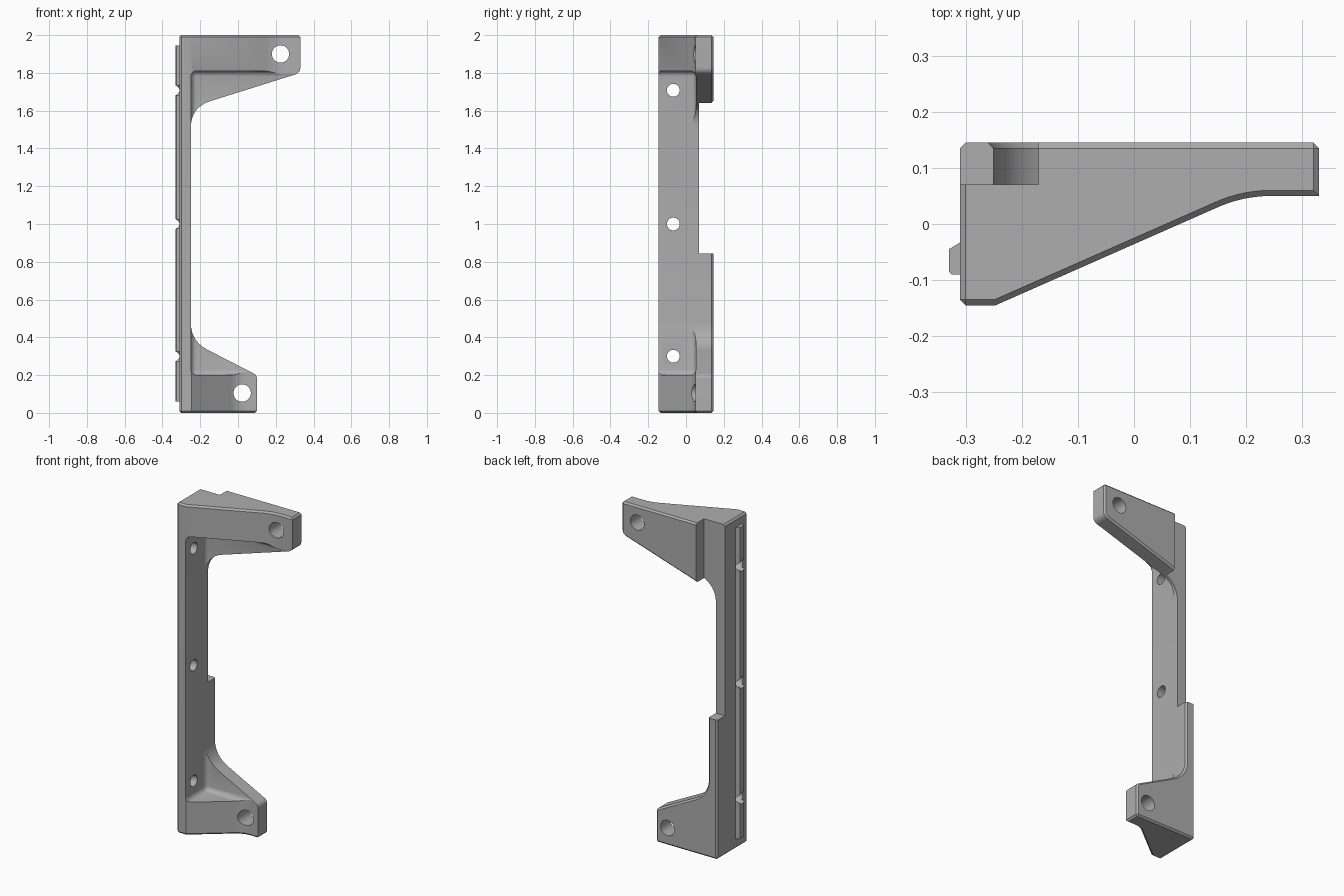
import bpy, bmesh, math
from mathutils import Vector, Matrix

cube = bpy.data.objects.get("Cube")
if cube:
    bpy.data.objects.remove(cube, do_unlink=True)

GREY = (0.42, 0.42, 0.42, 1)
mat = bpy.data.materials.new("plain_grey")
mat.use_nodes = True
mat.diffuse_color = GREY
mat.node_tree.nodes["Principled BSDF"].inputs["Base Color"].default_value = GREY


def add(name, bm):
    bmesh.ops.recalc_face_normals(bm, faces=bm.faces)
    mesh = bpy.data.meshes.new(name)
    bm.to_mesh(mesh)
    bm.free()
    mesh.materials.append(mat)
    obj = bpy.data.objects.new(name, mesh)
    bpy.context.collection.objects.link(obj)
    return obj


def rounded(points):
    """Outline from (a, b) or (a, b, tangent length) corners."""
    out = []
    for i, p in enumerate(points):
        c = Vector(p[:2])
        if len(p) == 2:
            out.append(c)
            continue
        ends = [Vector(points[j % len(points)][:2]) for j in (i - 1, i + 1)]
        s, e = [c + (q - c).normalized() * p[2] for q in ends]
        for k in range(11):
            t = k / 10
            out.append(s * (1 - t) ** 2 + c * 2 * t * (1 - t) + e * t * t)
    return out


def prism(name, points, lo, hi, axis):
    """Extrude an outline along y (points are x, z) or z (points are x, y)."""
    bm = bmesh.new()
    put = (lambda p: (p.x, lo, p.y)) if axis == "y" else (lambda p: (p.x, p.y, lo))
    face = bm.faces.new([bm.verts.new(put(p)) for p in rounded(points)])
    new = bmesh.ops.extrude_face_region(bm, geom=[face])["geom"]
    step = Vector((0, hi - lo, 0)) if axis == "y" else Vector((0, 0, hi - lo))
    bmesh.ops.translate(bm, vec=step, verts=[v for v in new if isinstance(v, bmesh.types.BMVert)])
    return add(name, bm)


def box(name, lo, hi, round_edges=0):
    lo, hi = Vector(lo), Vector(hi)
    bm = bmesh.new()
    bmesh.ops.create_cube(bm, size=1, matrix=Matrix.Translation((lo + hi) / 2) @ Matrix.Diagonal((*(hi - lo), 1)))
    if round_edges:
        bmesh.ops.bevel(bm, geom=bm.edges[:], offset=round_edges, segments=5, profile=0.5, affect="EDGES")
    return add(name, bm)


def rod(center, radius, axis):
    turn = Matrix.Rotation(math.pi / 2, 4, "Y" if axis == "x" else "X")
    bm = bmesh.new()
    bmesh.ops.create_cone(bm, cap_ends=True, segments=40, radius1=radius, radius2=radius,
                          depth=0.6, matrix=Matrix.Translation(center) @ turn)
    return add("hole_cutter", bm)


def cut(obj, cutter):
    mod = obj.modifiers.new("cut", "BOOLEAN")
    mod.operation, mod.solver, mod.object = "DIFFERENCE", "EXACT", cutter
    bpy.context.view_layer.objects.active = obj
    bpy.ops.object.modifier_apply(modifier=mod.name)
    bpy.data.objects.remove(cutter, do_unlink=True)


LEFT, DEPTH = -0.31, 0.145

# Spine with a long upper arm and a short lower arm
bracket = prism("bracket", [
    (LEFT, 0), (0.1, 0), (0.1, 0.2, 0.02), (-0.25, 0.38, 0.1),
    (-0.25, 1.618, 0.11), (0.33, 1.8, 0.03), (0.33, 2), (LEFT, 2)], -DEPTH, DEPTH, "y")

# Taper the front of each arm
for bend, lo, hi in ((0.195, 1, 3), (0.0, -1, 1)):
    slope = (0.05 + DEPTH) / (bend + 0.247)
    start = -0.247 - 0.1 / slope
    cut(bracket, prism("taper", [
        (start, -DEPTH - 0.1), (bend, 0.05, 0.05), (1, 0.05), (1, -DEPTH - 0.1)], lo, hi, "z"))

# Chamfer the outer edges on the top, bottom, back and left side
bm = bmesh.new()
bm.from_mesh(bracket.data)
bmesh.ops.dissolve_limit(bm, angle_limit=0.01, verts=bm.verts, edges=bm.edges)


def outer(edge):
    ends = [v.co for v in edge.verts]
    on = lambda i, value: all(abs(c[i] - value) < 1e-4 for c in ends)
    return on(2, 0) or on(2, 2) or on(1, DEPTH) or on(0, LEFT)


edges = [e for e in bm.edges if len(e.link_faces) == 2 and outer(e) and e.calc_face_angle() > 0.8]
bmesh.ops.bevel(bm, geom=edges, offset=0.01, segments=1, profile=0.5, affect="EDGES", clamp_overlap=False)
bm.to_mesh(bracket.data)
bm.free()

# Filleted pocket between the arms, and the step in the back of the spine
cut(bracket, box("pocket", (-0.249, -0.6, 0.2), (0.8, 0.052, 1.81), 0.028))
cut(bracket, box("step", (-0.6, 0.07, 0.845), (-0.17, 0.5, 2.5)))

# Rail along the outer side, chamfered towards the back
rail = prism("side_rail", [
    (-0.305, -0.09), (-0.325, -0.09), (-0.33, -0.085), (-0.33, -0.045),
    (LEFT, -0.033), (-0.305, -0.033)], 0.06, 1.945, "z")

# Screw holes through the arms, and through the spine and rail
for x, z in ((0.225, 1.9), (0.022, 0.105)):
    cut(bracket, rod((x, 0, z), 0.046, "y"))
for z in (0.3, 1.0, 1.708):
    for part in (bracket, rail):
        cut(part, rod((-0.3, -0.067, z), 0.034, "x"))

# Smooth fillets, sharp corners
for part in (bracket, rail):
    bpy.ops.object.select_all(action="DESELECT")
    part.select_set(True)
    bpy.context.view_layer.objects.active = part
    bpy.ops.object.shade_smooth_by_angle(angle=math.radians(25))
